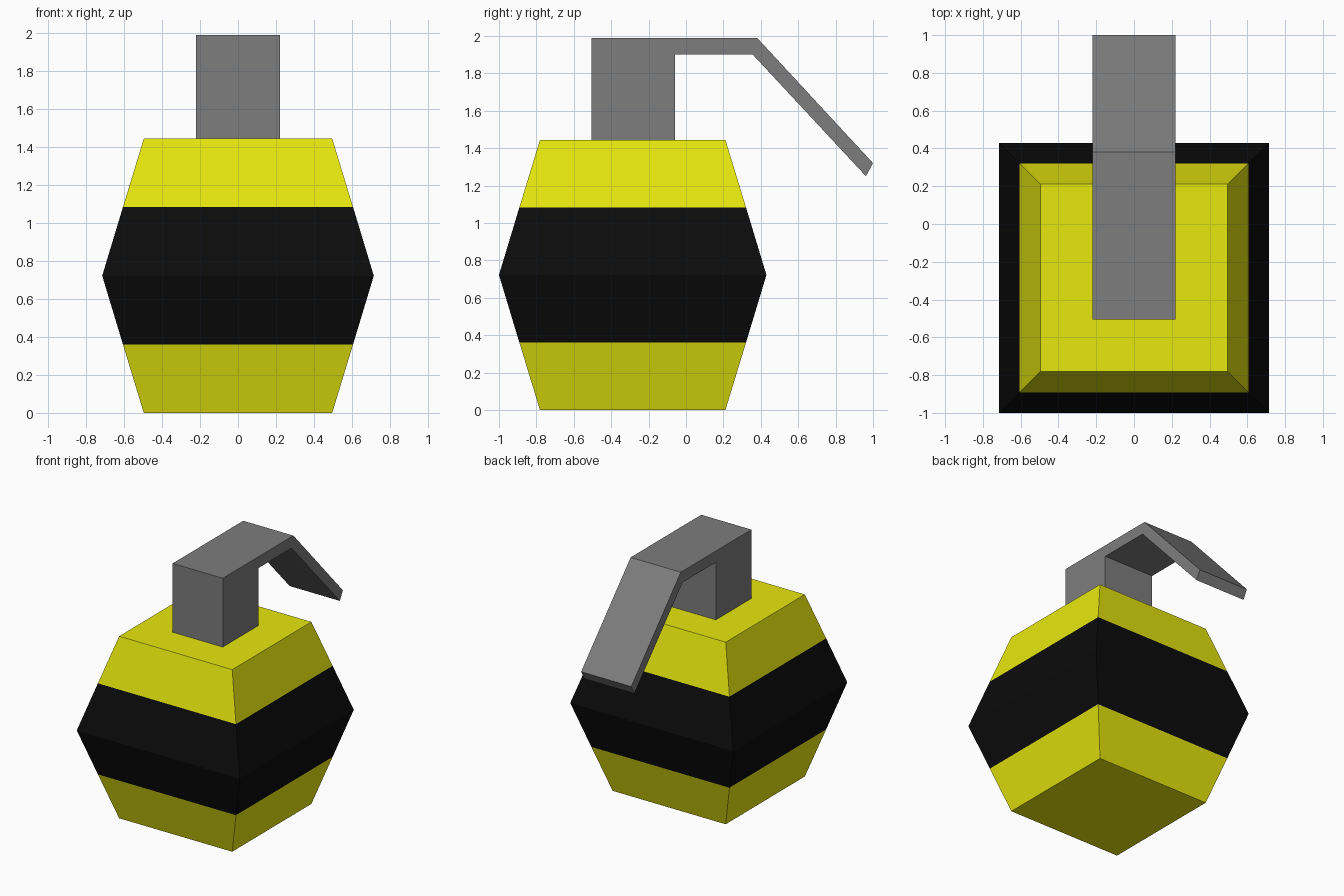
import bpy, bmesh

if "Cube" in bpy.data.objects:
    bpy.data.objects.remove(bpy.data.objects["Cube"])

CY = -0.285  # body centre in y


def material(name, rgb):
    m = bpy.data.materials.new(name)
    m.diffuse_color = (*rgb, 1)
    m.use_nodes = True
    m.node_tree.nodes["Principled BSDF"].inputs["Base Color"].default_value = m.diffuse_color
    return m


def finish(bm, name, mats):
    bmesh.ops.recalc_face_normals(bm, faces=bm.faces[:])
    me = bpy.data.meshes.new(name)
    bm.to_mesh(me)
    bm.free()
    for m in mats:
        me.materials.append(m)
    ob = bpy.data.objects.new(name, me)
    bpy.context.collection.objects.link(ob)
    return ob


yellow = material("yellow_paint", (0.80, 0.80, 0.0045))
black = material("black_paint", (0.0033, 0.0033, 0.0033))
grey = material("grey_metal", (0.205, 0.205, 0.205))

# Body: square rings stacked into a banded, bulging block
bm = bmesh.new()
rings = []
for half, z in [(0.496, 0), (0.606, 0.361), (0.715, 0.722), (0.606, 1.083), (0.496, 1.444)]:
    rings.append([bm.verts.new((sx * half, CY + sy * half, z))
                  for sx, sy in ((-1, -1), (1, -1), (1, 1), (-1, 1))])
for band, (lo, hi) in enumerate(zip(rings, rings[1:])):
    for i in range(4):
        j = (i + 1) % 4
        f = bm.faces.new((lo[i], lo[j], hi[j], hi[i]))
        f.material_index = 1 if band in (1, 2) else 0
bm.faces.new(rings[0])
bm.faces.new(rings[-1])
finish(bm, "body", [yellow, black])

# Neck and bent lever: one side profile (y, z) extruded across x
profile = [(-0.505, 1.444), (-0.505, 1.99), (0.38, 1.99), (1.0, 1.32),
           (0.962, 1.25), (0.357, 1.90), (-0.06, 1.90), (-0.06, 1.444)]
bm = bmesh.new()
side = bm.faces.new([bm.verts.new((-0.22, y, z)) for y, z in profile])
ext = bmesh.ops.extrude_face_region(bm, geom=[side], use_keep_orig=True)
bmesh.ops.translate(bm, vec=(0.44, 0, 0),
                    verts=[g for g in ext["geom"] if isinstance(g, bmesh.types.BMVert)])
finish(bm, "neck_and_lever", [grey])
